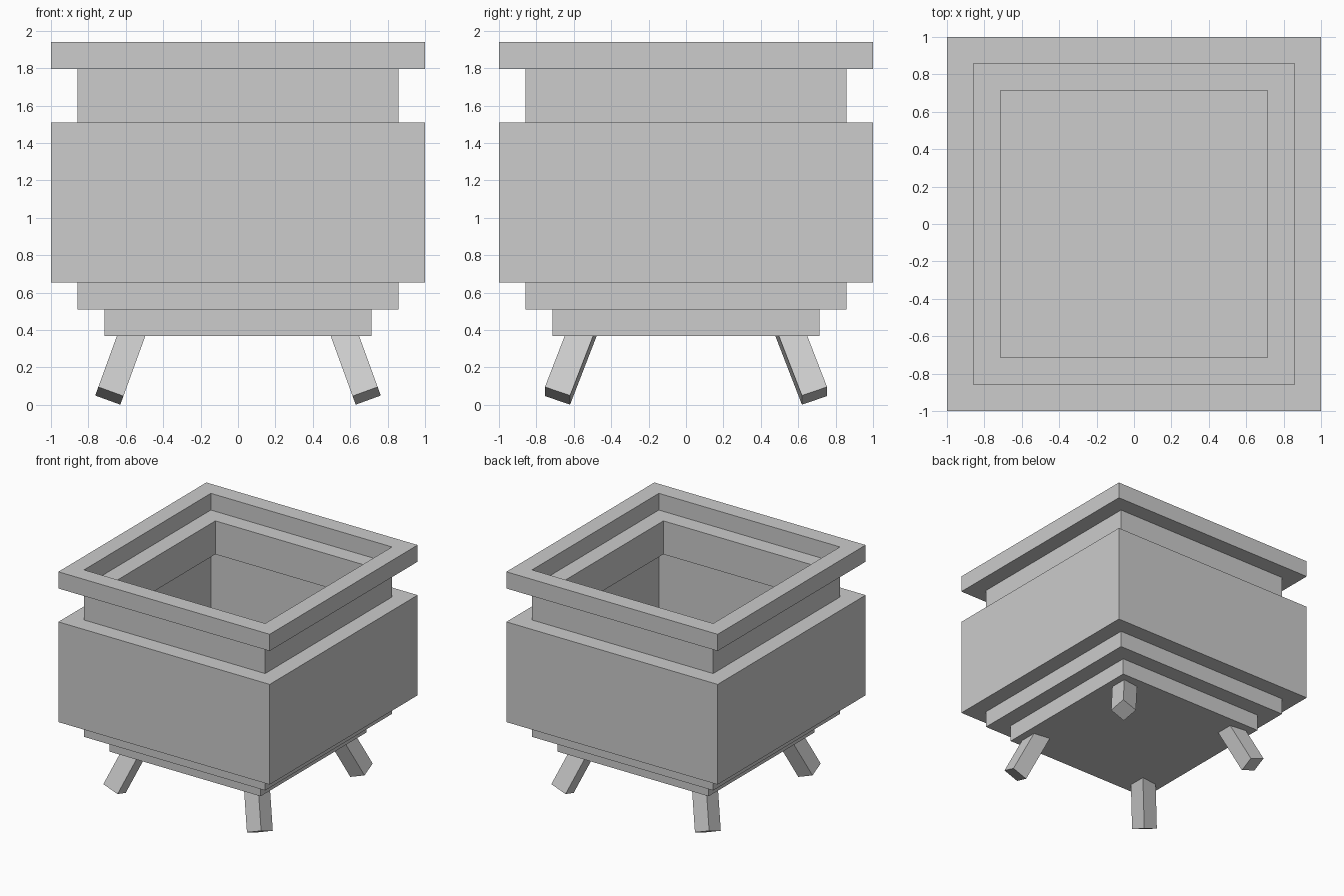
import bpy
import bmesh
from math import radians
from mathutils import Matrix, Vector

cube = bpy.data.objects.get("Cube")
if cube:
    bpy.data.objects.remove(cube)

U = 1 / 7          # thickness of every wall, step and leg
BASE = 0.367       # height of the underside of the box

grey = bpy.data.materials.new("plain_grey")
grey.use_nodes = True
colour = (0.604, 0.604, 0.604, 1)
grey.diffuse_color = colour
grey.node_tree.nodes["Principled BSDF"].inputs["Base Color"].default_value = colour


def add_object(name, bm):
    bmesh.ops.recalc_face_normals(bm, faces=bm.faces)
    mesh = bpy.data.meshes.new(name)
    bm.to_mesh(mesh)
    bm.free()
    mesh.materials.append(grey)
    obj = bpy.data.objects.new(name, mesh)
    bpy.context.collection.objects.link(obj)
    return obj


def square(bm, half, z):
    corners = ((-1, -1), (1, -1), (1, 1), (-1, 1))
    return [bm.verts.new((x * half, y * half, z)) for x, y in corners]


def frame(name, outer, bottom, top):
    """Square frame, one unit thick; sizes and heights counted in units."""
    bm = bmesh.new()
    low, high = BASE + bottom * U, BASE + top * U
    loops = [square(bm, outer * U, low), square(bm, outer * U, high),
             square(bm, (outer - 1) * U, high), square(bm, (outer - 1) * U, low)]
    for a, b in zip(loops, loops[1:] + loops[:1]):
        for i in range(4):
            j = (i + 1) % 4
            bm.faces.new((a[i], a[j], b[j], b[i]))
    return add_object(name, bm)


def block(name, size, matrix):
    bm = bmesh.new()
    bmesh.ops.create_cube(bm, size=1, matrix=matrix @ Matrix.Diagonal((*size, 1)))
    return add_object(name, bm)


# Closed floor and the stepped frames stacked on it
block("floor_plate", (10 * U, 10 * U, U), Matrix.Translation((0, 0, BASE + U / 2)))
frame("lower_step", 6, 1, 2)
frame("main_body", 7, 2, 8)
frame("neck", 6, 8, 10)
frame("top_rim", 7, 10, 11)

# Four square legs splayed outward at the corners
LENGTH = 0.43
for sx, side in ((1, "left"), (-1, "right")):
    for sy, end in ((-1, "front"), (1, "back")):
        turn = (Matrix.Rotation(radians(-20 * sx), 4, 'Y')
                @ Matrix.Rotation(radians(20 * sy), 4, 'X'))
        foot = Vector((0.688 * sx, 0.687 * sy, 0.048))
        place = Matrix.Translation(foot) @ turn @ Matrix.Translation((0, 0, LENGTH / 2))
        block(f"{end}_{side}_leg", (U, U, LENGTH), place)
